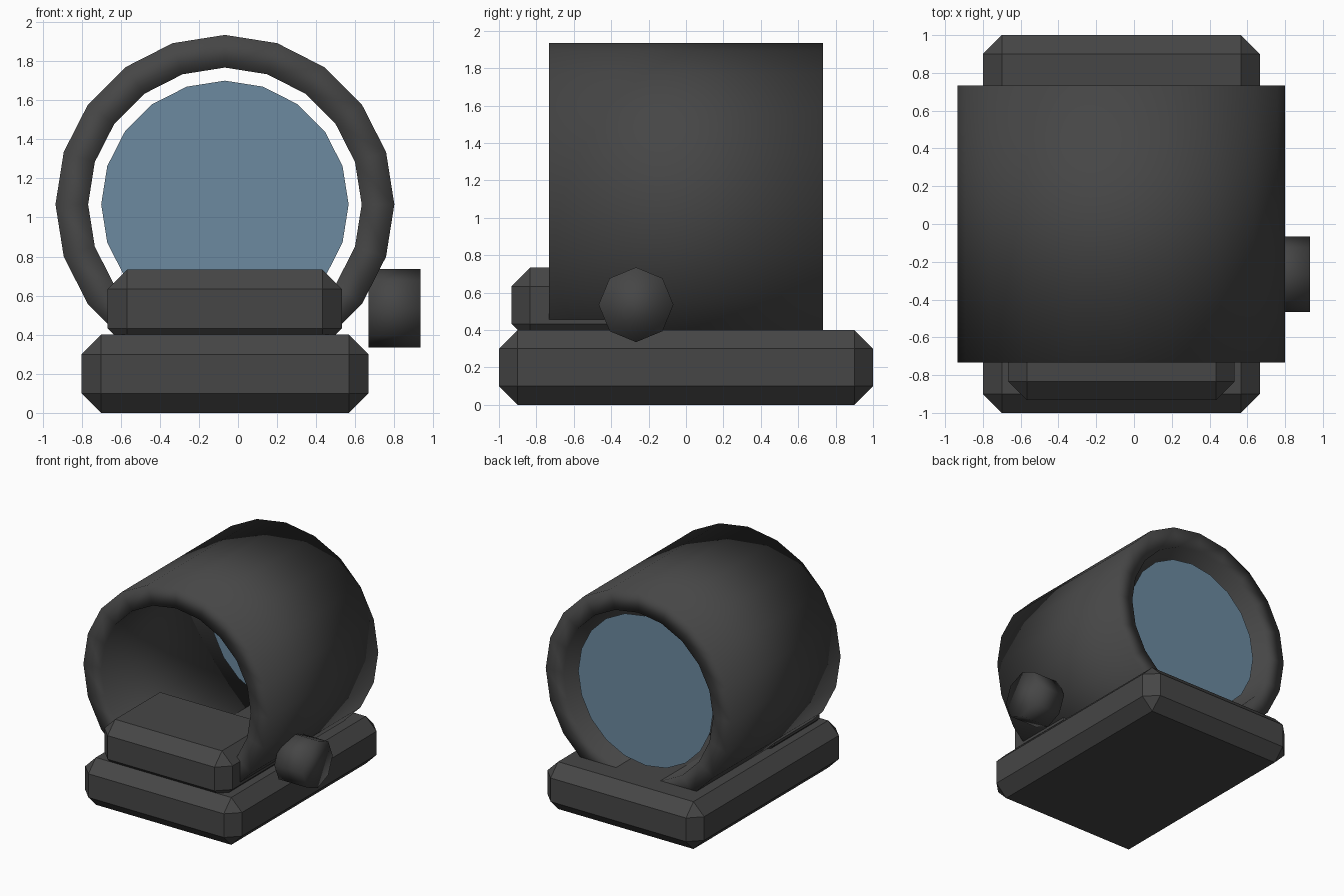
import bpy, bmesh, math
from mathutils import Matrix, Vector

if "Cube" in bpy.data.objects:
    bpy.data.objects.remove(bpy.data.objects["Cube"])

CX, CZ = -0.067, 1.067   # tube axis position


def material(name, rgb):
    m = bpy.data.materials.new(name)
    m.diffuse_color = (*rgb, 1)
    m.use_nodes = True
    m.node_tree.nodes["Principled BSDF"].inputs["Base Color"].default_value = m.diffuse_color
    return m


DARK = material("dark_grey", (0.061, 0.061, 0.061))
BLUE = material("lens_blue", (0.150, 0.254, 0.352))


def finish(name, bm, mat, smooth=False):
    bmesh.ops.recalc_face_normals(bm, faces=bm.faces)
    for f in bm.faces:
        f.smooth = smooth
    me = bpy.data.meshes.new(name)
    bm.to_mesh(me)
    bm.free()
    me.materials.append(mat)
    ob = bpy.data.objects.new(name, me)
    bpy.context.collection.objects.link(ob)
    return ob


def chamfered_box(name, lo, hi, chamfer):
    lo, hi = Vector(lo), Vector(hi)
    bm = bmesh.new()
    bmesh.ops.create_cube(bm, size=1, matrix=Matrix.Translation((lo + hi) / 2)
                          @ Matrix.Diagonal((*(hi - lo), 1)))
    bmesh.ops.bevel(bm, geom=bm.edges[:], offset=chamfer, offset_type='OFFSET',
                    segments=1, profile=0.5, affect='EDGES')
    return finish(name, bm, DARK)


# base plate and the emitter block standing on it
chamfered_box("base_plate", (-0.8, -1, 0), (0.667, 1, 0.4), 0.1)
chamfered_box("front_block", (-0.667, -0.933, 0.333), (0.533, -0.133, 0.733), 0.1)

# hollow 20-sided tube: rectangular section spun around the y axis
bm = bmesh.new()
section = [(0.70, -0.733), (0.867, -0.733), (0.867, 0.733), (0.70, 0.733)]
vs = [bm.verts.new((CX, y, CZ + r)) for r, y in section]
es = [bm.edges.new((vs[i], vs[(i + 1) % 4])) for i in range(4)]
bmesh.ops.spin(bm, geom=vs + es, cent=(CX, 0, CZ), axis=(0, 1, 0),
               angle=math.tau, steps=20, use_duplicate=False)
bmesh.ops.remove_doubles(bm, verts=bm.verts, dist=1e-4)
finish("tube", bm, DARK, smooth=True)

# flat lens disc near the back of the tube
bm = bmesh.new()
bm.faces.new([bm.verts.new((CX + 0.633 * math.sin(a), 0.633, CZ + 0.633 * math.cos(a)))
              for a in (math.tau * i / 20 for i in range(20))])
finish("lens", bm, BLUE)

# eight-sided adjustment knob on the right side
bm = bmesh.new()
bmesh.ops.create_cone(bm, cap_ends=True, segments=8, radius1=0.2, radius2=0.2, depth=0.266,
                      matrix=Matrix.Translation((0.8, -0.267, 0.535))
                      @ Matrix.Rotation(math.pi / 2, 4, 'Y'))
finish("side_knob", bm, DARK, smooth=True)
